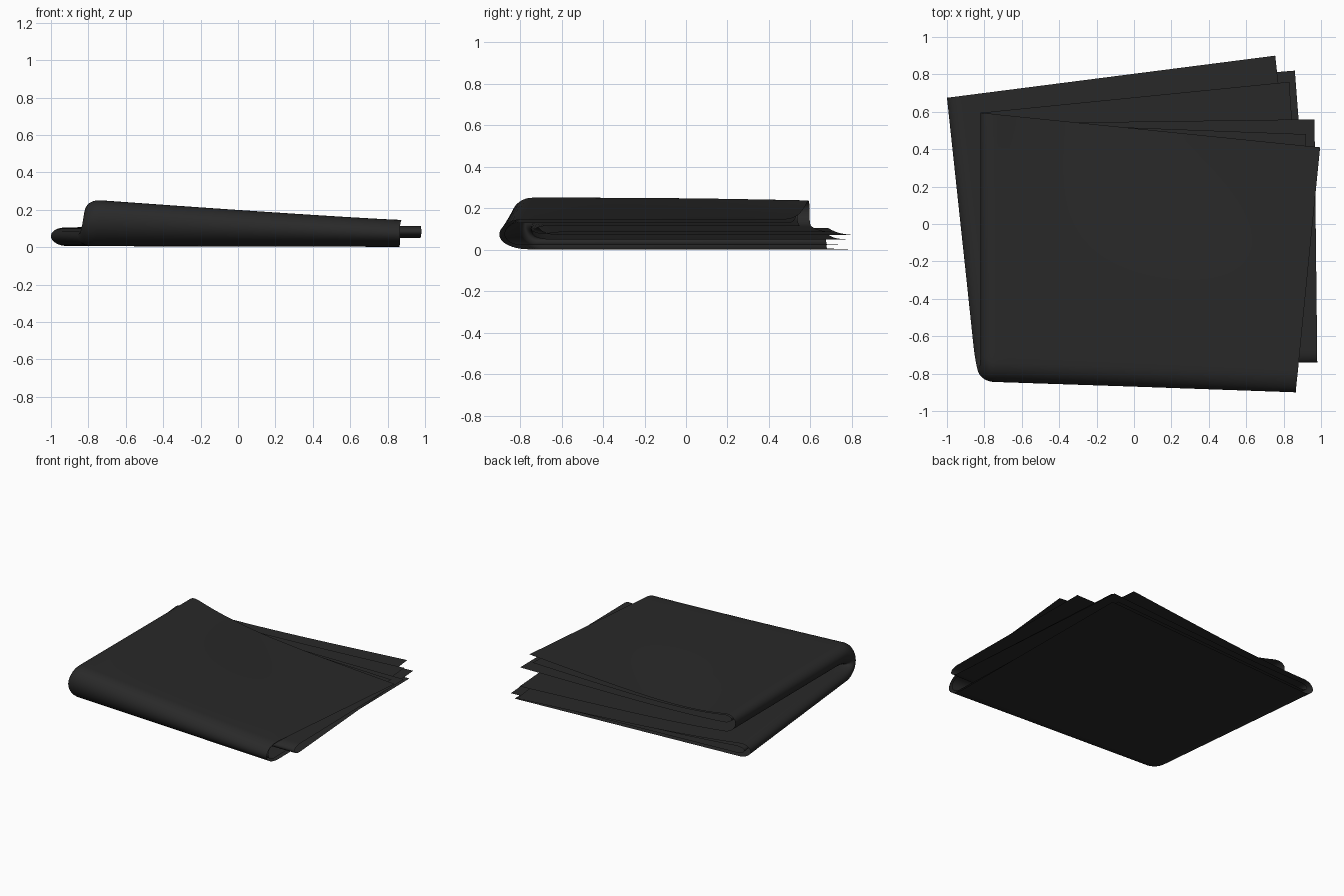
import bpy, bmesh, math
from mathutils import Vector

if "Cube" in bpy.data.objects:
    bpy.data.objects.remove(bpy.data.objects["Cube"])

mat = bpy.data.materials.new("dark_cloth")
mat.diffuse_color = (0.022, 0.022, 0.022, 1)
mat.use_nodes = True
mat.node_tree.nodes["Principled BSDF"].inputs["Base Color"].default_value = mat.diffuse_color


def samples(radius, n_fold=10, n_flat=26):
    """Rows across a fold: (blend towards second layer, distance from fold)."""
    half = []
    for i in range(1, n_fold + 1):
        th = math.pi / 2 * i / n_fold
        half.append((0.5 + 0.5 * math.sin(th), radius * (1 - math.cos(th))))
    for i in range(1, n_flat + 1):
        half.append((1.0, radius + (1 - radius) * i / n_flat))
    return [(1 - w, d) for w, d in reversed(half)] + [(0.5, 0.0)] + half


def layer_point(layer, s, t):
    """Point on one flat layer; s runs left to right, t front to back."""
    fl, fr, bl, br, z_right, lift, p_front, p_back = layer
    f = Vector(fl).lerp(Vector(fr), s)
    b = Vector(bl).lerp(Vector(br), s)
    p = f.lerp(b, t)
    power = p_front + (p_back - p_front) * t ** 3
    return Vector((p.x, p.y, z_right + lift * (1 - s) ** power))


def folded_sheet(name, bottom, bottom_in, top_in, top, r_left, r_front):
    """Sheet folded at the left and then again at the front."""
    us, vs = samples(r_left), samples(r_front)
    bm = bmesh.new()
    rows = []
    for wv, t in vs:
        row = []
        for wu, s in us:
            p = Vector((0, 0, 0))
            for layer, w in ((bottom, (1 - wu) * (1 - wv)), (bottom_in, wu * (1 - wv)),
                             (top, (1 - wu) * wv), (top_in, wu * wv)):
                if w > 0:
                    p += w * layer_point(layer, s, t)
            row.append(bm.verts.new(p))
        rows.append(row)
    for a, b in zip(rows, rows[1:]):
        for i in range(len(a) - 1):
            bm.faces.new((a[i], a[i + 1], b[i + 1], b[i]))
    for f in bm.faces:
        f.smooth = True
    me = bpy.data.meshes.new(name)
    bm.to_mesh(me)
    bm.free()
    me.materials.append(mat)
    ob = bpy.data.objects.new(name, me)
    bpy.context.collection.objects.link(ob)


# Layers: front-left, front-right, back-left, back-right,
#         height, lift at left, lift power at front and back
# Outer ply wraps the whole bundle
folded_sheet(
    "outer_ply",
    ((-0.85, -0.82), (0.865, -0.90), (-1.0, 0.675), (0.85, 0.79), 0.002, 0.004, 1, 1),
    ((-0.84, -0.72), (0.93, -0.66), (-1.0, 0.675), (0.755, 0.90), 0.070, 0.042, 2.5, 4),
    ((-0.82, -0.72), (0.93, -0.66), (-0.82, 0.595), (0.83, 0.76), 0.086, 0.034, 2, 4),
    ((-0.82, -0.86), (0.865, -0.90), (-0.82, 0.595), (0.995, 0.41), 0.145, 0.112, 1.1, 4.5),
    0.05, 0.085)

# Inner ply lies between the outer layers
folded_sheet(
    "inner_ply",
    ((-0.79, -0.80), (0.86, -0.875), (-0.95, 0.675), (0.80, 0.79), 0.022, 0.004, 1, 1),
    ((-0.78, -0.75), (0.98, -0.74), (-0.95, 0.675), (0.86, 0.82), 0.050, 0.030, 2.5, 4),
    ((-0.76, -0.75), (0.98, -0.74), (-0.75, 0.537), (0.965, 0.56), 0.114, 0.034, 2, 4.5),
    ((-0.76, -0.80), (0.86, -0.875), (-0.75, 0.543), (0.92, 0.48), 0.130, 0.080, 1.1, 4.5),
    0.04, 0.05)
